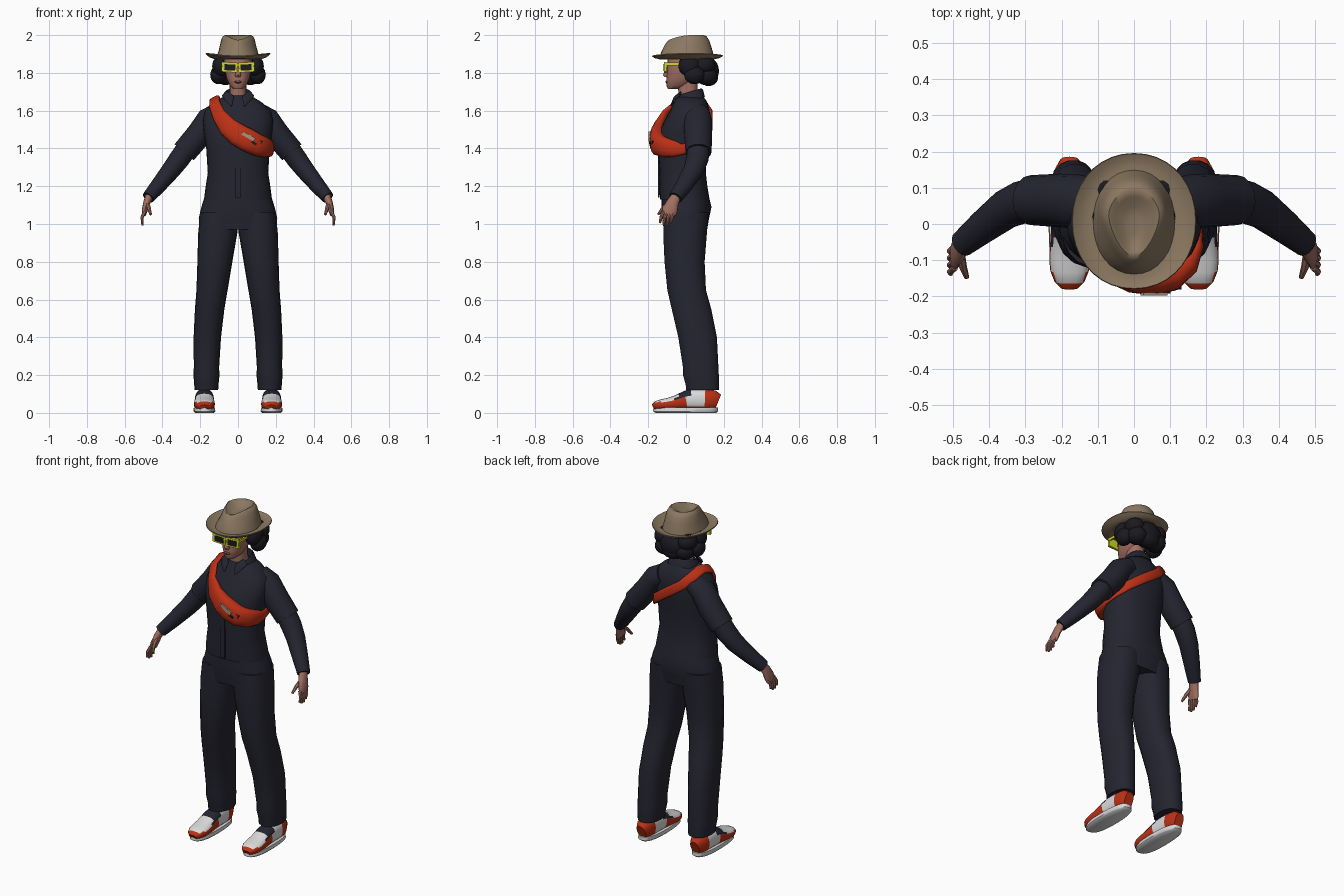
import bpy, bmesh, math
from mathutils import Vector, Matrix


def material(name, rgb):
    m = bpy.data.materials.new(name)
    m.diffuse_color = (*rgb, 1)
    return m


NAVY = material("navy cloth", (0.018, 0.018, 0.03))
RED = material("red", (0.5, 0.03, 0.008))
WHITE = material("white", (0.7, 0.7, 0.7))
TAN = material("tan felt", (0.26, 0.19, 0.12))
SKIN = material("skin", (0.36, 0.16, 0.12))
LIP = material("lip", (0.25, 0.08, 0.07))
HAIR = material("black hair", (0.01, 0.01, 0.014))
YELLOW = material("yellow frame", (0.65, 0.7, 0.02))
BEIGE = material("beige patch", (0.42, 0.3, 0.22))


def finish(name, bm, mats, rule=None, angle=50):
    bmesh.ops.recalc_face_normals(bm, faces=bm.faces)
    bm.normal_update()
    for f in bm.faces:
        f.smooth = True
        if rule:
            f.material_index = rule(f.calc_center_median(), f.normal)
    me = bpy.data.meshes.new(name)
    bm.to_mesh(me)
    bm.free()
    me.set_sharp_from_angle(angle=math.radians(angle))
    for m in mats:
        me.materials.append(m)
    ob = bpy.data.objects.new(name, me)
    bpy.context.collection.objects.link(ob)
    return ob


def skin_rings(bm, rings, closed=False, caps=True):
    vs = [[bm.verts.new(p) for p in r] for r in rings]
    n = len(vs[0])
    pairs = list(zip(vs, vs[1:])) + ([(vs[-1], vs[0])] if closed else [])
    for a, b in pairs:
        for i in range(n):
            j = (i + 1) % n
            bm.faces.new((a[i], a[j], b[j], b[i]))
    if caps and not closed:
        bm.faces.new(vs[0][::-1])
        bm.faces.new(vs[-1])


def unit(i, n, e):
    a = 2 * math.pi * i / n
    c, s = math.cos(a), math.sin(a)
    return (math.copysign(abs(c) ** (2 / e), c), math.copysign(abs(s) ** (2 / e), s))


def loft(name, rings, mat, n=24, e=2.3, shape=None, caps=True, angle=50):
    """Stacked rings: (z, x0, x1, y0, y1)."""
    out = []
    for z, x0, x1, y0, y1 in rings:
        ring = []
        for i in range(n):
            u, v = unit(i, n, e)
            p = Vector(((x0 + x1) / 2 + u * (x1 - x0) / 2, (y0 + y1) / 2 + v * (y1 - y0) / 2, z))
            ring.append(shape(p) if shape else p)
        out.append(ring)
    bm = bmesh.new()
    skin_rings(bm, out, caps=caps)
    return finish(name, bm, [mat], angle=angle)


def sym(rings):
    return [(z, -w, w, a, b) for z, w, a, b in rings]


def tube(bm, pts, normal, n=12, e=2.0, closed=False):
    """Sweep along points (position, side radius, normal radius)."""
    out, m = [], len(pts)
    for k, (p, ra, rb) in enumerate(pts):
        p = Vector(p)
        nxt = pts[(k + 1) % m if closed else min(k + 1, m - 1)][0]
        prv = pts[k - 1 if closed else max(k - 1, 0)][0]
        t = (Vector(nxt) - Vector(prv)).normalized()
        nv = Vector(normal(p))
        nv = (nv - t * nv.dot(t)).normalized()
        side = t.cross(nv)
        ring = []
        for i in range(n):
            u, v = unit(i, n, e)
            ring.append(p + side * u * ra + nv * v * rb)
        out.append(ring)
    skin_rings(bm, out, closed)


def boxes(name, mat, items):
    """Boxes: (centre, size, turn about y)."""
    bm = bmesh.new()
    for c, s, turn in items:
        bmesh.ops.create_cube(bm, size=1, matrix=Matrix.Translation(c) @ Matrix.Rotation(turn, 4, 'Y')
                              @ Matrix.Diagonal((*s, 1)))
    return finish(name, bm, [mat], angle=30)


# Shirt body, collar, neck
loft("shirt_body", sym([(1.13, .18, -.138, .125), (1.2, .171, -.141, .113), (1.27, .16, -.139, .105),
                        (1.4, .168, -.15, .113), (1.48, .18, -.145, .125), (1.55, .188, -.113, .13),
                        (1.6, .175, -.085, .125), (1.645, .125, -.065, .112), (1.672, .08, -.05, .095)]), NAVY)


def collar_tilt(p):
    return Vector((p.x, p.y, p.z + .3 * (p.y - .02)))


loft("collar", sym([(1.65, .09, -.065, .1), (1.69, .075, -.055, .09), (1.70, .066, -.045, .082),
                    (1.66, .06, -.04, .075)]), NAVY, shape=collar_tilt, angle=35)
bm = bmesh.new()
for s in (1, -1):
    tube(bm, [((s * .07, -.03, 1.69), .02, .006), ((s * .045, -.062, 1.665), .026, .006),
              ((s * .035, -.08, 1.625), .004, .004)], lambda p: (p.x * .4, -1, .3), n=8)
finish("collar_points", bm, [NAVY])
boxes("shirt_placket", NAVY, [((0, -.144, 1.27), (.03, .008, .26), 0)])
loft("neck", sym([(1.64, .05, -.04, .075), (1.70, .044, -.04, .06), (1.77, .045, -.05, .06)]), SKIN, n=16)

# Trousers
loft("trouser_hips", sym([(.97, .2, -.118, .112), (1.03, .208, -.126, .122), (1.09, .194, -.13, .135),
                          (1.17, .168, -.13, .115)]), NAVY)
LEG = [(.12, .105, .23, 0, .175), (.15, .103, .232, -.003, .177), (.2, .098, .236, -.017, .175),
       (.24, .1, .234, -.017, .173), (.4, .09, .235, -.042, .165), (.55, .072, .228, -.077, .135),
       (.65, .055, .22, -.1, .107), (.8, .03, .215, -.115, .1), (.95, .004, .211, -.122, .112),
       (1.06, -.005, .2, -.12, .12)]

for s, tag in ((1, "left_"), (-1, "right_")):
    loft(tag + "trouser_leg", [(z, s * a, s * b, c, d) for z, a, b, c, d in LEG], NAVY, n=18)

    # Sleeves
    def y_axis(p):
        return (0, 1, 0)

    def arm(name, pts, mat, n=16):
        bm = bmesh.new()
        tube(bm, [((s * p[0], p[1], p[2]), ra, rb) for p, ra, rb in pts], y_axis, n)
        return finish(tag + name, bm, [mat])

    arm("short_sleeve", [((.1, .06, 1.585), .06, .065), ((.155, .062, 1.555), .064, .075),
                         ((.205, .065, 1.475), .068, .074), ((.285, .066, 1.38), .066, .069)], NAVY)
    arm("long_sleeve", [((.265, .066, 1.41), .055, .06), ((.31, .06, 1.345), .055, .06),
                        ((.355, .04, 1.285), .05, .055), ((.42, -.01, 1.205), .042, .046),
                        ((.475, -.055, 1.14), .034, .037)], NAVY)

    # Hand with fingers and thumb
    bm = bmesh.new()
    tube(bm, [((s * x, y, z), a, b) for x, y, z, a, b in (
        (.468, -.051, 1.15, .022, .026), (.482, -.07, 1.115, .019, .032),
        (.493, -.085, 1.075, .016, .04), (.498, -.092, 1.05, .011, .036))], y_axis, 12)
    for k in range(4):
        y = -.12 + .019 * k
        tip = 1.005 - .012 * (k in (1, 2))
        tube(bm, [((s * .495, y, 1.065), .01, .01), ((s * .508, y - .012, 1.035), .009, .009),
                  ((s * .506, y - .018, tip), .006, .006)], y_axis, 7)
    tube(bm, [((s * .48, -.08, 1.11), .013, .013), ((s * .472, -.12, 1.085), .011, .011),
              ((s * .462, -.147, 1.05), .007, .007)], lambda p: (1, 0, 0), 7)
    finish(tag + "hand", bm, [SKIN])

    # Shoe: sole and upper with colour panels
    cx = s * .178
    loft(tag + "shoe_sole", [(0, cx - .05, cx + .05, -.16, .16), (.008, cx - .058, cx + .058, -.174, .17),
                             (.028, cx - .056, cx + .056, -.173, .17)], WHITE, n=24, e=2.5)
    prof = [(-.174, .025, .045), (-.158, .042, .062), (-.13, .053, .072), (-.1, .056, .078), (-.06, .054, .09),
            (-.03, .052, .103), (0, .051, .118), (.03, .05, .125), (.06, .049, .127), (.1, .048, .125),
            (.145, .044, .12), (.17, .028, .1)]

    def panels(c, nrm):
        if nrm.z > .55 and -.15 < c.y < -.05:
            return 1
        if c.z > .075 and nrm.z > .3 and -.06 < c.y < .04:
            return 2
        if .0 < c.y < .1 and c.z > .035:
            return 1
        return 0

    bm = bmesh.new()
    tube(bm, [((cx, y, (.015 + top) / 2), w, (top - .015) / 2) for y, w, top in prof],
         lambda p: (0, 0, 1), 20, 2.5)
    finish(tag + "shoe_upper", bm, [RED, WHITE, NAVY], panels)

# Cross-body bag and strap
LOOP = [(-.125, .03, 1.664, .03, .01), (-.125, -.05, 1.635, .032, .011), (-.1, -.105, 1.575, .04, .016),
        (-.055, -.137, 1.515, .052, .028), (.0, -.152, 1.472, .06, .038), (.05, -.154, 1.445, .063, .042),
        (.1, -.145, 1.42, .06, .042), (.145, -.11, 1.405, .053, .035), (.173, -.06, 1.398, .042, .02),
        (.18, -.02, 1.395, .028, .01), (.175, .05, 1.41, .027, .009), (.13, .105, 1.45, .027, .009),
        (.04, .132, 1.515, .027, .009), (-.06, .132, 1.585, .027, .009), (-.112, .1, 1.64, .028, .01)]
bm = bmesh.new()
tube(bm, [((x, y, z), a, b) for x, y, z, a, b in LOOP],
     lambda p: (.5 * p.x, p.y, max(0, p.z - 1.58) * 1.5), 14, 2.4, True)
finish("crossbody_bag", bm, [RED])
boxes("bag_patch", BEIGE, [((.055, -.193, 1.464), (.075, .009, .02), .5)])
boxes("bag_clips", HAIR, [((.085, -.188, 1.428), (.03, .009, .012), .5),
                          ((.118, -.176, 1.435), (.02, .009, .016), .5)])

# Head and face
loft("head", sym([(1.715, .025, -.095, -.04), (1.733, .044, -.104, .02), (1.77, .061, -.104, .06),
                  (1.82, .072, -.1, .09), (1.87, .074, -.098, .1), (1.92, .06, -.08, .09)]), SKIN, n=20)
loft("nose", sym([(1.83, .006, -.107, -.09), (1.788, .016, -.122, -.085), (1.777, .012, -.112, -.085)]), SKIN, n=8)
loft("mouth", sym([(1.745, .012, -.106, -.08), (1.752, .024, -.11, -.08), (1.759, .012, -.107, -.08)]), LIP, n=10)

# Hair clumps
bm = bmesh.new()
clumps = [((0, .03, 1.86), (.092, .105, .06)), ((0, .11, 1.81), (.085, .065, .075)),
          ((0, .12, 1.775), (.07, .05, .045))]
for s in (1, -1):
    clumps += [((s * .095, .02, 1.835), (.042, .06, .055)), ((s * .105, .045, 1.79), (.042, .055, .05)),
               ((s * .065, .105, 1.785), (.055, .058, .05)), ((s * .075, .095, 1.84), (.055, .06, .05))]
for c, r in clumps:
    bmesh.ops.create_icosphere(bm, subdivisions=3, radius=1,
                               matrix=Matrix.Translation(c) @ Matrix.Diagonal((*r, 1)))
finish("hair", bm, [HAIR])

# Glasses
frame, lens = [((0, -.113, 1.842), (.02, .01, .012), 0)], []
for s in (1, -1):
    frame += [((s * .045, -.11, 1.83), (.082, .014, .052), s * -.06), ((s * .084, -.055, 1.847), (.008, .12, .015), 0)]
    lens.append(((s * .043, -.117, 1.829), (.058, .006, .032), s * -.06))
boxes("glasses_frame", YELLOW, frame)
boxes("glasses_lenses", HAIR, lens)


# Hat: pinched crown with a hollow top, and a curled brim
def pinch(p):
    t = max(0, min(1, (p.z - 1.9) / .1))
    f = max(0, min(1, (.03 - p.y) / .14))
    return Vector((p.x * (1 - .45 * t * f), p.y, p.z - .035 * t * f * f))


loft("hat_crown", sym([(1.872, .116, -.142, .152), (1.9, .108, -.135, .145), (1.94, .099, -.124, .134),
                       (1.975, .091, -.112, .122), (1.994, .082, -.1, .108), (2.0, .073, -.088, .095),
                       (1.992, .058, -.076, .075), (1.972, .036, -.06, .05), (1.966, .012, -.03, .02)]),
     TAN, n=32, e=2.1, shape=pinch)


def curl(p):
    r = max(0, (math.hypot(p.x / .172, (p.y - .008) / .188) - .65) / .35)
    return Vector((p.x, p.y, p.z + r * (.026 * (p.x / .172) ** 2 + .014 * (p.y / .188) ** 2)))


loft("hat_brim", sym([(1.884, .1, -.13, .14), (1.88, .125, -.15, .16), (1.878, .15, -.163, .178),
                      (1.88, .17, -.178, .194), (1.874, .172, -.18, .196), (1.869, .15, -.163, .178),
                      (1.87, .12, -.145, .155), (1.873, .1, -.13, .14)]),
     TAN, n=36, e=2.1, shape=curl)
